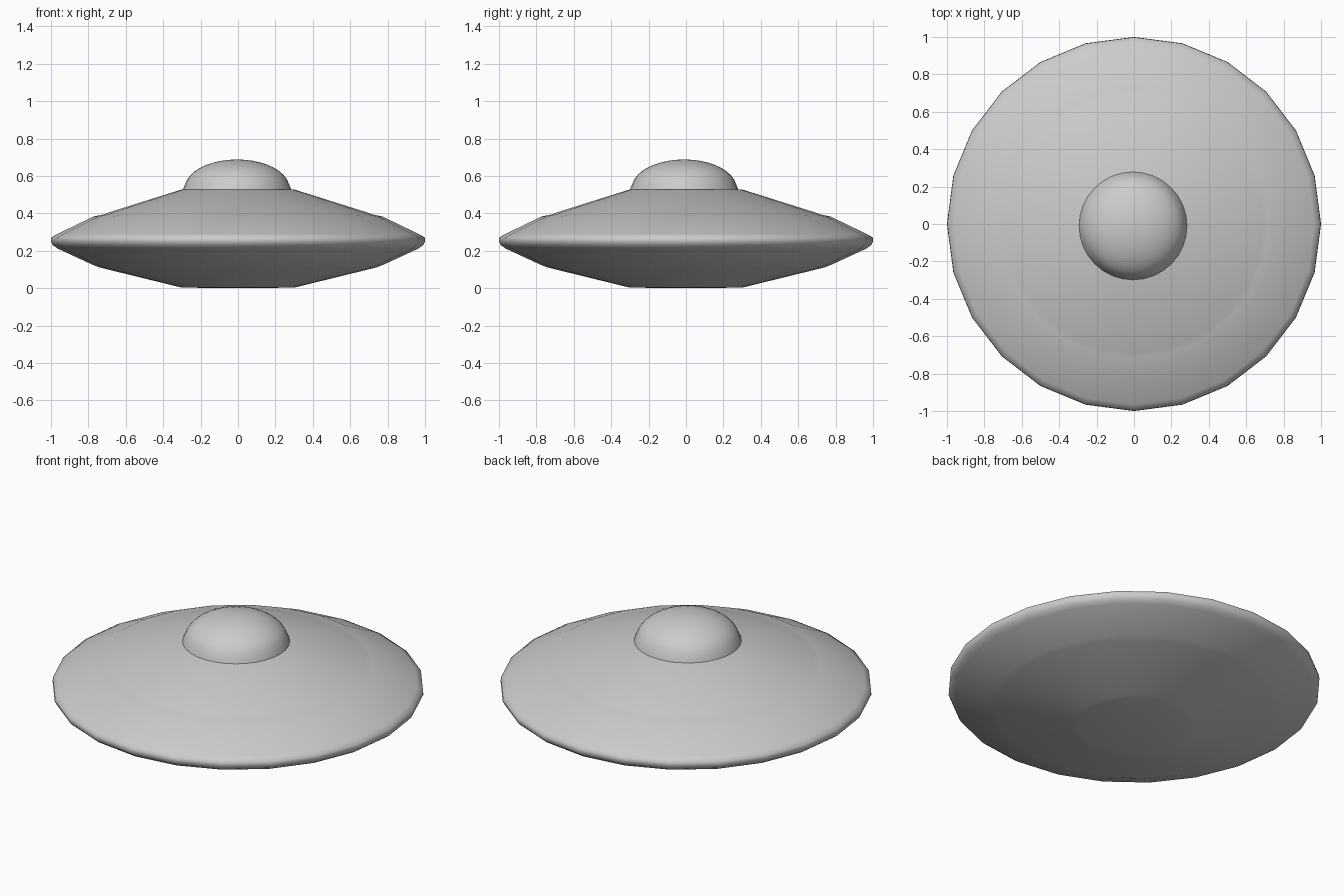
import bpy, bmesh, math

if "Cube" in bpy.data.objects:
    bpy.data.objects.remove(bpy.data.objects["Cube"])


def lathe(name, profile, sides, centre=(0, 0)):
    """Revolve (radius, height) points around z; radius 0 makes a pole."""
    bm = bmesh.new()
    rings = []
    for r, z in profile:
        if r == 0:
            rings.append([bm.verts.new((centre[0], centre[1], z))] * sides)
        else:
            rings.append([bm.verts.new((centre[0] + r * math.cos(2 * math.pi * i / sides),
                                        centre[1] + r * math.sin(2 * math.pi * i / sides), z))
                          for i in range(sides)])
    for low, high in zip(rings, rings[1:]):
        for i in range(sides):
            j = (i + 1) % sides
            corners = list(dict.fromkeys([low[i], low[j], high[j], high[i]]))
            bm.faces.new(corners)
    bmesh.ops.recalc_face_normals(bm, faces=bm.faces)
    mesh = bpy.data.meshes.new(name)
    bm.to_mesh(mesh)
    bm.free()
    obj = bpy.data.objects.new(name, mesh)
    bpy.context.collection.objects.link(obj)
    mesh.polygons.foreach_set("use_smooth", [True] * len(mesh.polygons))
    return obj


# Saucer hull: flat belly, shallow lower cone, rounded rim, stepped upper cone
lathe("saucer_hull", [
    (0, 0.0), (0.30, 0.003), (0.33, 0.01), (0.745, 0.112), (0.775, 0.124),
    (0.965, 0.212), (0.99, 0.23), (1.0, 0.25), (0.998, 0.272), (0.965, 0.29),
    (0.77, 0.384), (0.72, 0.394), (0.69, 0.405), (0.30, 0.528), (0, 0.535)], 24)

# Cockpit dome: flattened half ellipsoid with a small flared foot, slightly off centre
dome = [(0.29, 0.522), (0.287, 0.535)]
steps = 10
for k in range(1, steps + 1):
    a = math.pi / 2 * k / steps
    dome.append((0.28 * math.cos(a) if k < steps else 0, 0.535 + 0.153 * math.sin(a)))
lathe("cockpit_dome", dome, 32, (-0.005, -0.01))
